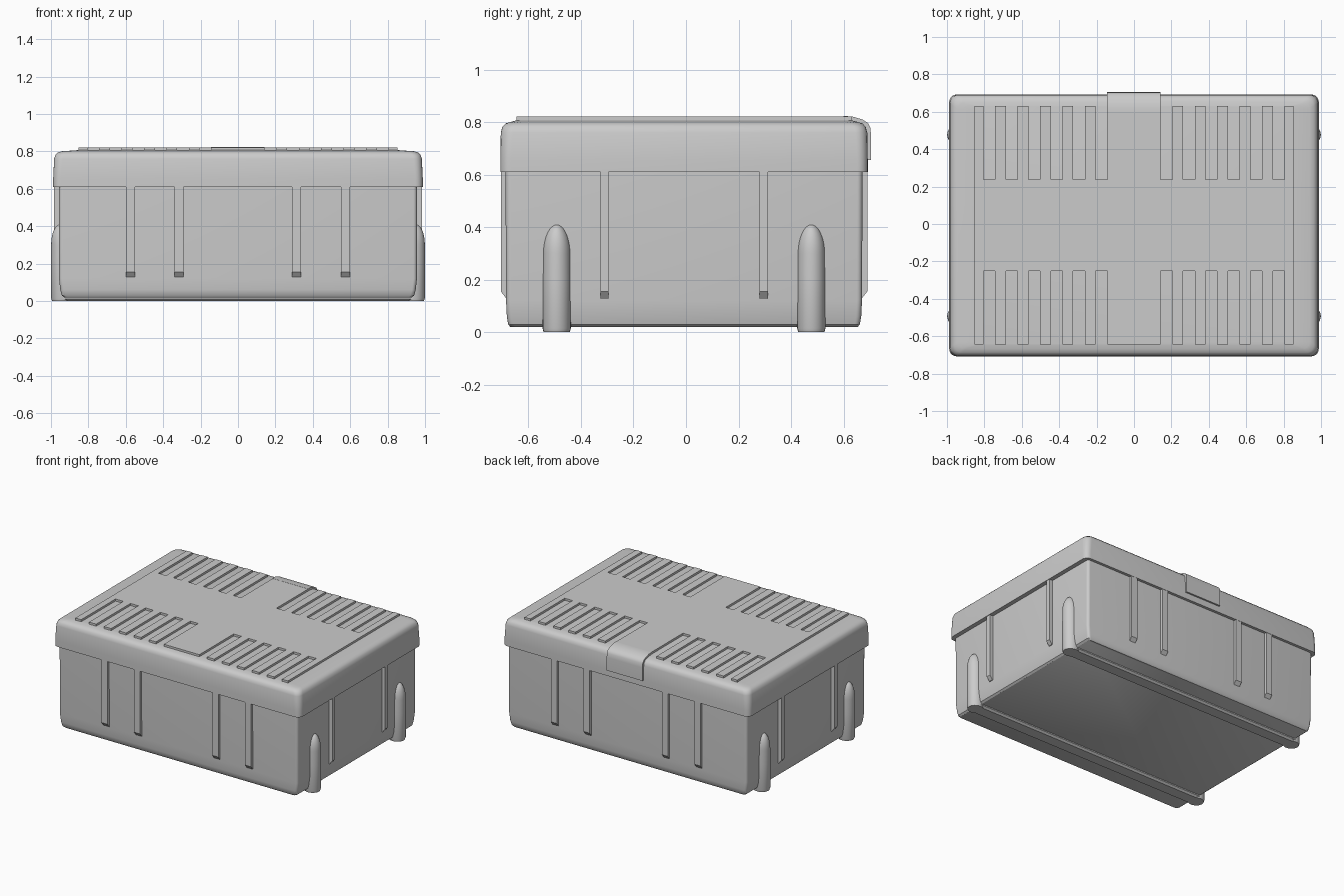
import bpy, bmesh, math
from mathutils import Vector

cube = bpy.data.objects.get("Cube")
if cube:
    bpy.data.objects.remove(cube)

grey = bpy.data.materials.new("plain grey")
grey.use_nodes = True
colour = (0.6, 0.6, 0.6, 1)
grey.diffuse_color = colour
grey.node_tree.nodes["Principled BSDF"].inputs["Base Color"].default_value = colour

CY = -0.0075  # middle of the box in depth


def finish(name, bm, smooth=True):
    bmesh.ops.recalc_face_normals(bm, faces=bm.faces)
    mesh = bpy.data.meshes.new(name)
    bm.to_mesh(mesh)
    bm.free()
    mesh.materials.append(grey)
    obj = bpy.data.objects.new(name, mesh)
    bpy.context.collection.objects.link(obj)
    if smooth:
        bpy.ops.object.select_all(action="DESELECT")
        obj.select_set(True)
        bpy.context.view_layer.objects.active = obj
        bpy.ops.object.shade_smooth_by_angle(angle=math.radians(35))
    return obj


def loft(name, rings):
    """Skin a stack of equal-length rings and cap both ends."""
    bm = bmesh.new()
    loops = [[bm.verts.new(p) for p in ring] for ring in rings]
    n = len(loops[0])
    for a, b in zip(loops, loops[1:]):
        for i in range(n):
            j = (i + 1) % n
            bm.faces.new((a[i], a[j], b[j], b[i]))
    bm.faces.new(loops[0])
    bm.faces.new(loops[-1])
    return finish(name, bm)


def rounded_rect(hx, hy, z, r, steps=5):
    pts = []
    for k, (sx, sy) in enumerate(((1, 1), (-1, 1), (-1, -1), (1, -1))):
        for i in range(steps + 1):
            a = math.pi / 2 * (k + i / steps)
            pts.append((sx * (hx - r) + r * math.cos(a),
                        CY + sy * (hy - r) + r * math.sin(a), z))
    return pts


def ellipse(cx, cy, rx, ry, z, n=24):
    return [(cx + rx * math.cos(2 * math.pi * i / n),
             cy + ry * math.sin(2 * math.pi * i / n), z) for i in range(n)]


def prism(name, points, sweep, smooth=False):
    """Fill an outline and extrude it along a vector."""
    bm = bmesh.new()
    face = bm.faces.new([bm.verts.new(p) for p in points])
    ext = bmesh.ops.extrude_face_region(bm, geom=[face])
    moved = [v for v in ext["geom"] if isinstance(v, bmesh.types.BMVert)]
    bmesh.ops.translate(bm, verts=moved, vec=Vector(sweep))
    return finish(name, bm, smooth)


# Main container, with a rounded bottom edge
loft("container", [rounded_rect(x, y, z, r) for x, y, z, r in (
    (0.93, 0.662, 0.02, 0.02), (0.942, 0.67, 0.03, 0.02), (0.95, 0.675, 0.06, 0.02),
    (0.957, 0.678, 0.12, 0.02), (0.957, 0.68, 0.62, 0.02))])

# Overhanging lid with a soft shoulder and a gently sloped top border
loft("lid", [rounded_rect(x, y, z, r) for x, y, z, r in (
    (0.988, 0.7, 0.61, 0.04), (0.988, 0.7, 0.655, 0.04), (0.983, 0.698, 0.76, 0.045),
    (0.976, 0.692, 0.782, 0.045), (0.962, 0.68, 0.795, 0.045),
    (0.94, 0.66, 0.801, 0.04), (0.852, 0.638, 0.807, 0.02))])

# Raised comb-shaped panel on the lid
quarter = [(0.142 + 0.12 * i + dx, y) for i in range(6)
           for dx, y in ((0, 0.638), (0, 0.245), (0.063, 0.245), (0.063, 0.638))]
quarter.append((0.852, 0.638))
back = quarter[::-1] + [(-x, y) for x, y in quarter]
outline = back + [(x, -y) for x, y in back[::-1]]
prism("lid_panel", [(x, y + CY, 0.8) for x, y in outline], (0, 0, 0.022))

# Latch flap folding over the back of the lid
flap = ((0.6, 0.8), (0.6, 0.823), (0.632, 0.822), (0.672, 0.81), (0.693, 0.797),
        (0.702, 0.78), (0.705, 0.75), (0.705, 0.655), (0.67, 0.655))
prism("latch_flap", [(-0.145, y, z) for y, z in flap], (0.287, 0, 0), True)

# Vertical ribs with sloped lower ends
rib = ((-0.04, 0.615), (0, 0.615), (0, 0.155), (-0.022, 0.127), (-0.04, 0.127))
for side, label in ((-1, "front"), (1, "back")):
    for i, x in enumerate((-0.575, -0.315, 0.312, 0.575)):
        prism(f"{label}_rib_{i + 1}",
              [(x - 0.024, CY + side * (0.698 + d), z) for d, z in rib], (0.048, 0, 0))
for side, label in ((-1, "right"), (1, "left")):
    for i, y in enumerate((-0.303, 0.303)):
        prism(f"{label}_rib_{i + 1}",
              [(side * (0.984 + d), CY + y - 0.016, z) for d, z in rib], (0, 0.032, 0))

# Round-topped feet on both ends, joined by runners under the base
for label, y in (("front", CY - 0.485), ("back", CY + 0.485)):
    for side, end in ((-1, "right"), (1, "left")):
        rings = [ellipse(side * 0.94, y, 0.054, 0.05, 0),
                 ellipse(side * 0.94, y, 0.059, 0.054, 0.015),
                 ellipse(side * 0.94, y, 0.059, 0.054, 0.2)]
        for i in range(9):
            t = math.pi / 2 * i / 8.4
            rings.append(ellipse(side * 0.94, y, 0.059 * math.cos(t) ** 0.8,
                                 0.053 * math.cos(t), 0.3 + 0.112 * math.sin(t)))
        loft(f"{label}_{end}_foot", rings)
    section = ((-0.053, 0.04), (-0.053, 0.012), (-0.04, 0),
               (0.04, 0), (0.053, 0.012), (0.053, 0.04))
    prism(f"{label}_runner", [(-0.94, y + d, z) for d, z in section], (1.88, 0, 0))
